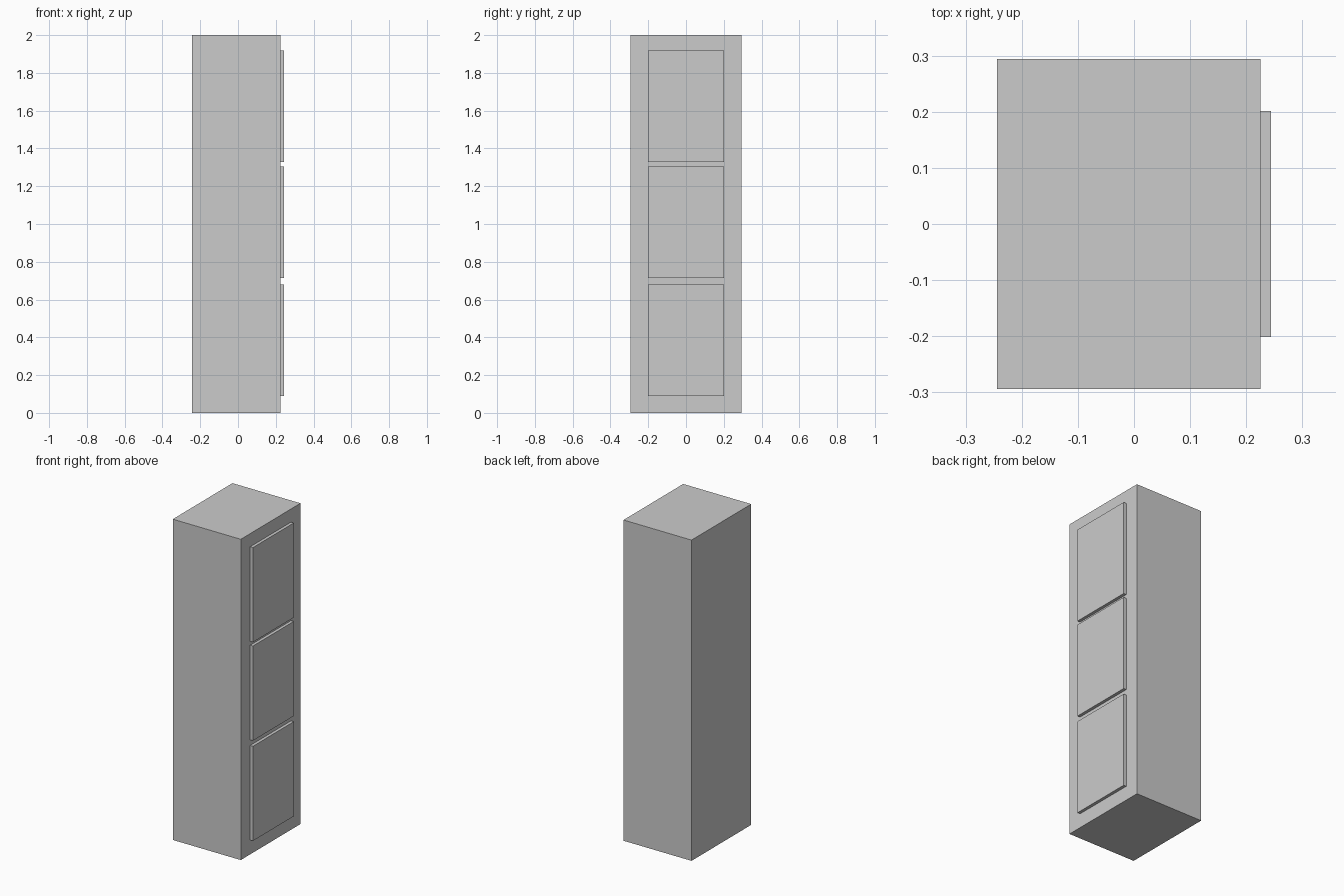
import bpy

if "Cube" in bpy.data.objects:
    bpy.data.objects.remove(bpy.data.objects["Cube"])


def box(name, x, y, z):
    """Box from (min, max) extents on each axis."""
    bpy.ops.mesh.primitive_cube_add(size=1, location=[(a + b) / 2 for a, b in (x, y, z)])
    obj = bpy.context.object
    obj.name = name
    obj.scale = [b - a for a, b in (x, y, z)]
    bpy.ops.object.transform_apply(location=False, rotation=False, scale=True)
    return obj


FRONT_X = 0.225      # face that carries the doors
OUTER_X = 0.244
DOOR_HEIGHT = 0.59

# Cabinet body
box("cabinet_body", (-OUTER_X, FRONT_X), (-0.294, 0.294), (0, 2))

# Three raised door panels stacked on the right side
for name, z in (("lower_door", 0.089), ("middle_door", 0.714), ("upper_door", 1.328)):
    box(name, (FRONT_X, OUTER_X), (-0.201, 0.201), (z, z + DOOR_HEIGHT))
